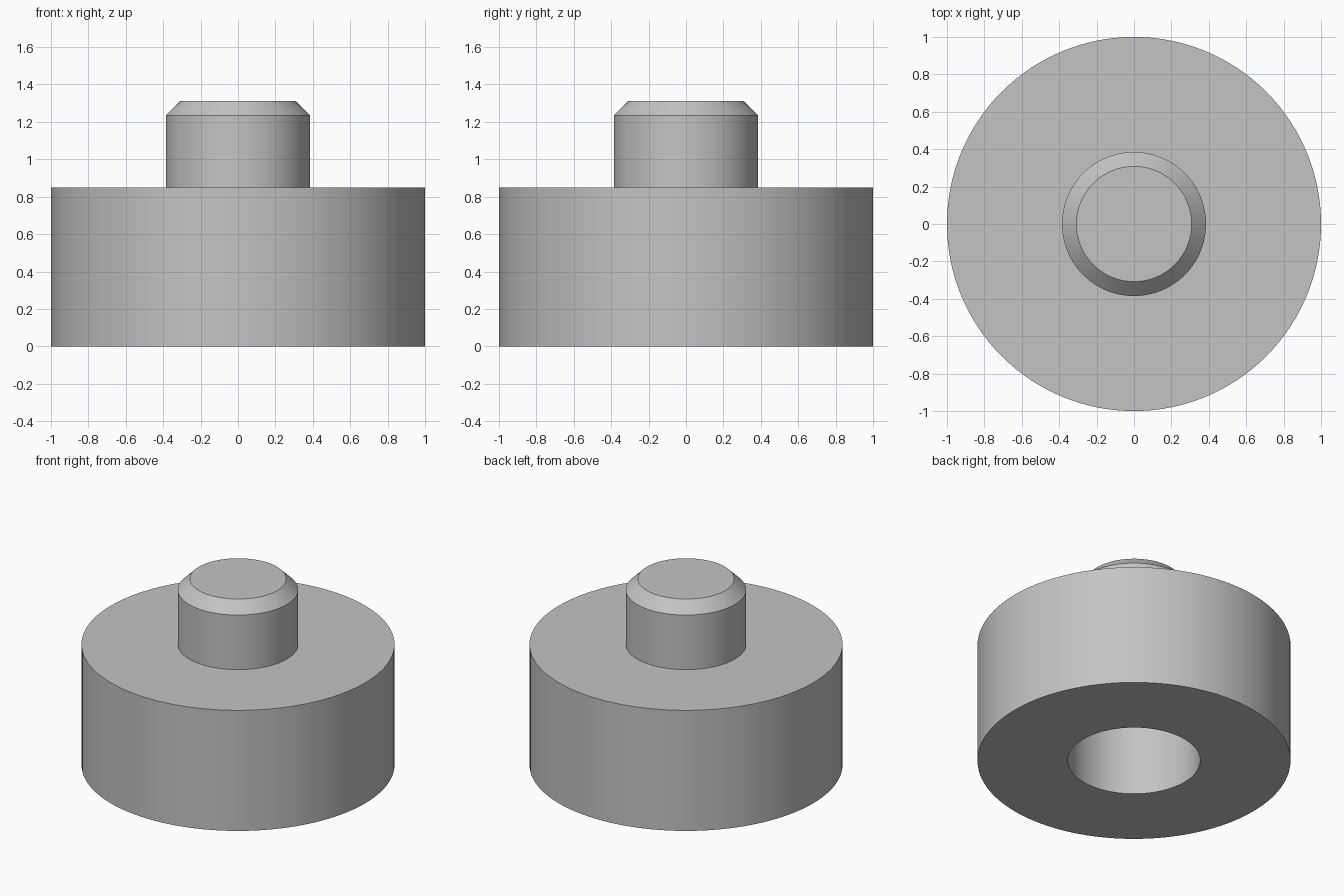
import bpy, bmesh, math

cube = bpy.data.objects.get("Cube")
if cube:
    bpy.data.objects.remove(cube, do_unlink=True)

SEGMENTS = 128

# Plain grey material
grey = bpy.data.materials.new("grey")
grey.use_nodes = True
colour = (0.55, 0.55, 0.55, 1)
grey.diffuse_color = colour
grey.node_tree.nodes["Principled BSDF"].inputs["Base Color"].default_value = colour


def lathe(name, profile, material):
    """Spin a (radius, height) profile that starts and ends on the z axis."""
    bm = bmesh.new()
    verts = [bm.verts.new((r, 0, z)) for r, z in profile]
    edges = [bm.edges.new(pair) for pair in zip(verts, verts[1:])]
    bmesh.ops.spin(bm, geom=verts + edges, cent=(0, 0, 0), axis=(0, 0, 1),
                   angle=math.tau, steps=SEGMENTS, use_duplicate=False)
    bmesh.ops.remove_doubles(bm, verts=bm.verts, dist=0.0001)
    bmesh.ops.recalc_face_normals(bm, faces=bm.faces)
    mesh = bpy.data.meshes.new(name)
    bm.to_mesh(mesh)
    bm.free()
    mesh.materials.append(material)
    obj = bpy.data.objects.new(name, mesh)
    bpy.context.collection.objects.link(obj)
    bpy.ops.object.select_all(action="DESELECT")
    obj.select_set(True)
    bpy.context.view_layer.objects.active = obj
    bpy.ops.object.shade_smooth_by_angle(angle=math.radians(30))
    return obj


# One solid: blind socket underneath, wide drum, chamfered peg on top
socket = [(0, 0.54), (0.423, 0.54), (0.423, 0)]
drum = [(1, 0), (1, 0.85)]
peg = [(0.385, 0.85), (0.385, 1.235), (0.308, 1.312), (0, 1.312)]
lathe("drum_with_peg_and_socket", socket + drum + peg, grey)
